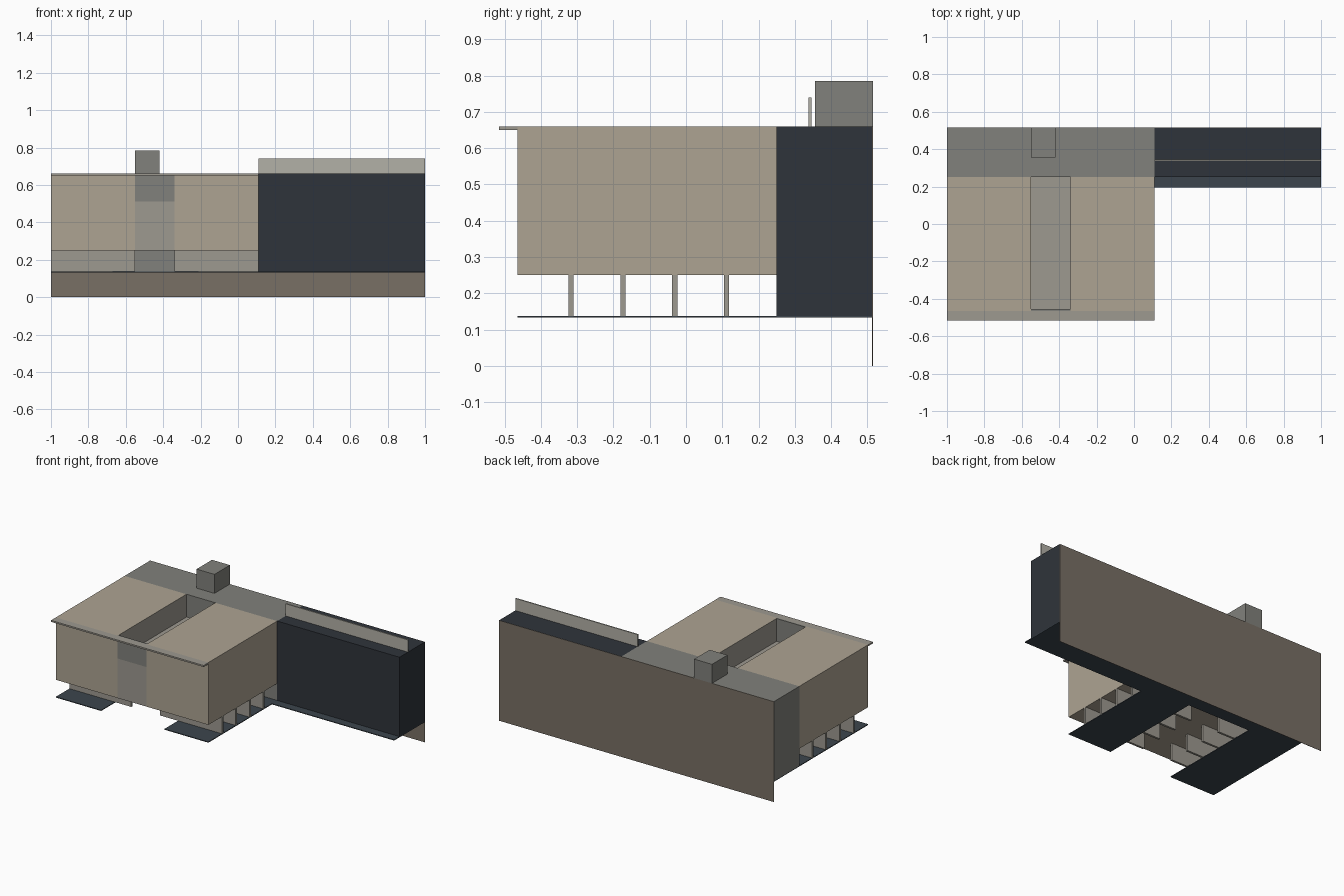
import bpy, bmesh

if "Cube" in bpy.data.objects:
    bpy.data.objects.remove(bpy.data.objects["Cube"])

def mat(name, r, g, b):
    m = bpy.data.materials.new(name)
    m.diffuse_color = (r, g, b, 1)
    m.use_nodes = True
    m.node_tree.nodes["Principled BSDF"].inputs["Base Color"].default_value = m.diffuse_color
    return m

TAN = mat("tan_cladding", 0.42, 0.37, 0.29)
LIGHT = mat("light_grey", 0.34, 0.32, 0.28)
GREY = mat("grey", 0.22, 0.22, 0.20)
DARK = mat("dark_slate", 0.028, 0.034, 0.043)
DECK = mat("deck_blue", 0.045, 0.06, 0.075)
BROWN = mat("brown_wall", 0.19, 0.16, 0.13)
PALE = mat("pale_parapet", 0.45, 0.44, 0.39)

def finish(name, bm, mats):
    bmesh.ops.recalc_face_normals(bm, faces=bm.faces)
    me = bpy.data.meshes.new(name)
    bm.to_mesh(me)
    bm.free()
    for m in mats:
        me.materials.append(m)
    ob = bpy.data.objects.new(name, me)
    bpy.context.collection.objects.link(ob)
    return ob

def box(name, x, y, z, m):
    bm = bmesh.new()
    bmesh.ops.create_cube(bm, size=1)
    for v in bm.verts:
        v.co = [(a[0] + a[1]) / 2 + c * (a[1] - a[0]) for a, c in zip((x, y, z), v.co)]
    return finish(name, bm, [m])

XL, XR = -1.0, 0.11          # main block
SL, SR = -0.55, -0.34        # roof slot
YF, YM, YB = -0.465, 0.25, 0.515
ZD, ZB, ZS, ZT = 0.138, 0.25, 0.51, 0.66
FINS = [-0.317, -0.174, -0.031, 0.112]

# Main block: U-shaped profile with panel seams along its depth
profile = [(XL, ZB), (SL, ZB), (SR, ZB), (XR, ZB), (XR, ZT),
           (SR, ZT), (SR, ZS), (SL, ZS), (SL, ZT), (XL, ZT)]
bm = bmesh.new()
rings = [[bm.verts.new((x, y, z)) for x, z in profile] for y in [YF] + FINS + [YM]]
n = len(profile)
for a, b in zip(rings, rings[1:]):
    for i in range(n):
        j = (i + 1) % n
        f = bm.faces.new((a[i], a[j], b[j], b[i]))
        f.material_index = 1 if i in (5, 6, 7) else 0
for ids in ((0, 1, 7, 8, 9), (1, 2, 6, 7), (2, 3, 4, 5, 6)):
    f = bm.faces.new([rings[0][i] for i in ids])
    f.material_index = 1 if len(ids) == 4 else 0
finish("main_block", bm, [TAN, LIGHT])

# Slot front panel and roof lip
box("slot_front_panel", (SL, SR), (YF, YF + 0.01), (ZS, ZT), GREY)
box("roof_lip", (XL, XR), (-0.515, YF), (0.65, ZT), LIGHT)

# Rear volumes
box("rear_block", (XL, XR), (YM, YB - 0.002), (ZD, ZT), GREY)
box("dark_wing", (XR, 1), (YM, YB - 0.002), (ZD, ZT), DARK)
box("back_wall", (-1, 1), (YB - 0.002, YB), (0, ZT), BROWN)

# Rooftop parts
box("wing_parapet", (XR, 1), (0.338, 0.346), (ZT, 0.74), PALE)
box("roof_box", (SL, -0.42), (0.355, YB), (ZT, 0.785), GREY)

# Support fins in two rows beside the central passage
for k, y in enumerate(FINS):
    for side, xs in (("left", (XL, SL)), ("right", (SR, XR))):
        box(f"support_fin_{side}_{k + 1}", xs, (y - 0.007, y + 0.007), (ZD, ZB), LIGHT)

# Thin floor decks
box("deck_left", (XL, -0.67), (YF, YM), (0.133, ZD), DECK)
box("deck_right", (-0.21, XR), (YF, YM), (0.133, ZD), DECK)
box("deck_rear", (XL, XR), (YM, YB - 0.002), (0.133, ZD), DECK)
box("deck_wing", (XR, 1), (0.195, YB - 0.002), (0.133, ZD), DECK)
